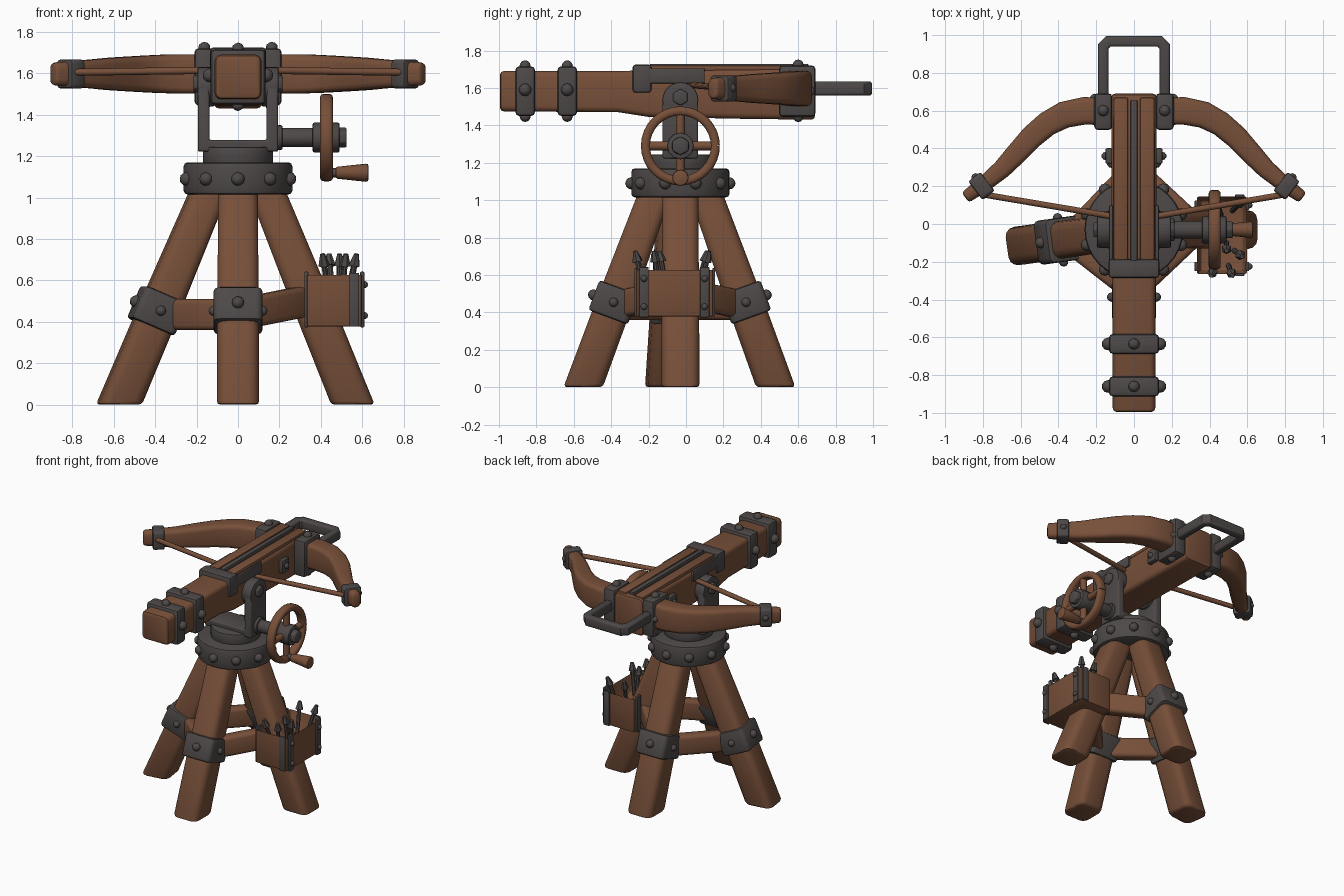
import bpy, bmesh, math
from mathutils import Vector, Matrix

if "Cube" in bpy.data.objects:
    bpy.data.objects.remove(bpy.data.objects["Cube"])


def material(name, col):
    m = bpy.data.materials.new(name)
    m.diffuse_color = (*col, 1)
    m.use_nodes = True
    m.node_tree.nodes["Principled BSDF"].inputs["Base Color"].default_value = m.diffuse_color
    return m


WOOD = material("brown_wood", (0.185, 0.079, 0.041))
IRON = material("dark_iron", (0.075, 0.066, 0.064))
CY = -0.03  # the stand sits slightly forward of the origin


def finish(name, bm, mat, bevel=0.0):
    bmesh.ops.recalc_face_normals(bm, faces=bm.faces[:])
    if bevel:
        hard = [e for e in bm.edges if len(e.link_faces) == 2 and e.calc_face_angle(0) > 0.9]
        bmesh.ops.bevel(bm, geom=hard, offset=bevel, segments=2, profile=0.5, affect='EDGES', clamp_overlap=True)
    me = bpy.data.meshes.new(name)
    bm.to_mesh(me)
    bm.free()
    me.materials.append(mat)
    ob = bpy.data.objects.new(name, me)
    bpy.context.collection.objects.link(ob)
    bpy.ops.object.select_all(action='DESELECT')
    ob.select_set(True)
    bpy.context.view_layer.objects.active = ob
    bpy.ops.object.shade_smooth_by_angle(angle=math.radians(42))
    return ob


def box(name, size, loc, mat, bevel=0.015, rot=None):
    bm = bmesh.new()
    bmesh.ops.create_cube(bm, size=1)
    m = Matrix.Translation(loc) @ (rot or Matrix()) @ Matrix.Diagonal((*size, 1))
    bmesh.ops.transform(bm, matrix=m, verts=bm.verts)
    return finish(name, bm, mat, bevel)


def rod(name, a, b, r1, mat, r2=None, sides=20, bevel=0.008):
    """Cylinder or cone between two points."""
    a, b = Vector(a), Vector(b)
    bm = bmesh.new()
    bmesh.ops.create_cone(bm, cap_ends=True, segments=sides, radius1=r1,
                          radius2=r1 if r2 is None else r2, depth=(b - a).length)
    q = (b - a).to_track_quat('Z', 'Y').to_matrix().to_4x4()
    bmesh.ops.transform(bm, matrix=Matrix.Translation((a + b) / 2) @ q, verts=bm.verts)
    return finish(name, bm, mat, bevel)


def stud(name, loc, r=0.028):
    bm = bmesh.new()
    bmesh.ops.create_icosphere(bm, subdivisions=2, radius=r)
    bmesh.ops.translate(bm, vec=loc, verts=bm.verts)
    return finish(name, bm, IRON)


def sweep(name, pts, sizes, up, mat, rnd=0.03, bevel=0.015, axis=None):
    """Rounded-rectangle section (side width, up height) swept along a path."""
    pts, up = [Vector(p) for p in pts], Vector(up)
    bm, rings, n = bmesh.new(), [], len(pts)
    for i, p in enumerate(pts):
        d0 = (p - pts[i - 1]).normalized() if i else (pts[1] - p).normalized()
        d1 = (pts[i + 1] - p).normalized() if i < n - 1 else d0
        t = Vector(axis) if axis else (d0 + d1).normalized()
        side = t.cross(up).normalized()
        u = side.cross(t).normalized()
        miter = 1 if axis else 1 / max(0.5, t.dot(d1))
        w, h = sizes[i] if isinstance(sizes, list) else sizes
        r = min(rnd, 0.45 * min(w, h))
        ring = []
        for k, (sx, sy) in enumerate(((1, 1), (-1, 1), (-1, -1), (1, -1))):
            for j in range(4):
                a = math.pi / 2 * (k + j / 3)
                x = sx * (w / 2 - r) + r * math.cos(a)
                y = sy * (h / 2 - r) + r * math.sin(a)
                ring.append(bm.verts.new(p + side * x * miter + u * y))
        rings.append(ring)
    for A, B in zip(rings, rings[1:]):
        for k in range(16):
            bm.faces.new((A[k], A[(k + 1) % 16], B[(k + 1) % 16], B[k]))
    bm.faces.new(rings[0])
    bm.faces.new(rings[-1])
    return finish(name, bm, mat, bevel)


# Legs with iron bands
feet = {"front": (0, -0.52), "back": (0, 0.51), "left": (-0.575, -0.08), "right": (0.555, 0.0)}
mid = {}
for k, (fx, fy) in feet.items():
    foot = Vector((fx, fy + CY, 0))
    out = Vector((fx, fy, 0)).normalized()
    top = out * 0.12 + Vector((0, CY, 1.08))
    tan = out.cross(Vector((0, 0, 1)))
    sweep(k + "_leg", [foot, foot.lerp(top, 0.4), top], [(0.21, 0.205), (0.205, 0.2), (0.18, 0.19)],
          tan, WOOD, 0.05, 0.018, axis=(0, 0, 1))
    mid[k] = foot.lerp(top, 0.42)
    if k != "right":
        c, d = mid[k] + out * 0.005, (top - foot).normalized()
        sweep(k + "_leg_band", [c - d * 0.085, c + d * 0.085], (0.225, 0.235), tan, IRON, 0.03)
        nrm = d.cross(tan)
        nrm *= 1 if nrm.dot(out) > 0 else -1
        stud(k + "_band_stud", c + nrm * 0.115, 0.03)
        for s in (-1, 1):
            stud(k + "_band_side_stud", c + tan * s * 0.118, 0.025)

# Braces forming a diamond between the legs
for a, b in (("front", "left"), ("left", "back"), ("back", "right"), ("front", "right")):
    p, q = mid[a].copy(), mid[b].copy()
    p.z = 0.435
    q.z = 0.51 if b == "right" else 0.435
    sweep("brace_" + a + "_" + b, [p, q], (0.085, 0.15), (0, 0, 1), WOOD, 0.025)

# Ammunition box on the right leg
bm = bmesh.new()
bmesh.ops.create_cube(bm, size=1)
bmesh.ops.transform(bm, verts=bm.verts, matrix=Matrix.Translation((0.465, -0.06, 0.505))
                    @ Matrix.Diagonal((0.265, 0.41, 0.255, 1)))
lid = [f for f in bm.faces if f.normal.z > 0.9]
bmesh.ops.inset_region(bm, faces=lid, thickness=0.03)
bmesh.ops.translate(bm, vec=(0, 0, -0.13), verts=lid[0].verts)
finish("bolt_box", bm, WOOD, 0.01)
for y in (-0.225, 0.1):
    for x in (0.33, 0.6):
        box("box_strap", (0.02, 0.05, 0.27), (x, y, 0.508), IRON, 0.006)
    for z in (0.43, 0.58):
        stud("box_strap_stud", (0.61, y, z), 0.018)
for y in (-0.268, 0.148):
    box("box_end_strap", (0.05, 0.015, 0.26), (0.56, y, 0.507), IRON, 0.005)
bolts = ((0.44, -0.2, -0.03, -0.07), (0.5, -0.22, 0.02, -0.05), (0.53, -0.14, 0.04, -0.03),
         (0.46, 0.05, -0.02, 0.06), (0.52, 0.07, 0.05, 0.05), (0.49, -0.1, 0.0, -0.04))
for x, y, dx, dy in bolts:
    a, b = Vector((x, y, 0.5)), Vector((x + dx, y + dy, 0.715))
    rod("bolt_shaft", a, b, 0.014, IRON, sides=8, bevel=0)
    rod("bolt_head", a.lerp(b, 0.8), b + (b - a) * 0.06, 0.028, IRON, 0.012, 6, 0)

# Turntable ring with studs
rod("stand_ring", (0, CY, 1.015), (0, CY, 1.17), 0.262, IRON, sides=32, bevel=0.018)
for i in range(10):
    a = math.tau * (i + 0.5) / 10
    stud("ring_stud", (0.262 * math.cos(a), CY + 0.262 * math.sin(a), 1.09), 0.033)
rod("turntable", (0, CY, 1.16), (0, CY, 1.245), 0.17, IRON, sides=32)

# Yoke carrying the stock
sweep("yoke", [(-0.166, CY, 1.54), (-0.166, CY, 1.25), (0.166, CY, 1.25), (0.166, CY, 1.54)],
      (0.056, 0.19), (0, 1, 0), IRON, 0.012, 0.008)
for s in (-1, 1):
    rod("yoke_eye", (s * 0.115, CY, 1.535), (s * 0.195, CY, 1.535), 0.096, IRON, sides=24)
    rod("yoke_pivot", (s * 0.19, CY, 1.55), (s * 0.215, CY, 1.55), 0.045, IRON, sides=6)

# Crank wheel
WZ = 1.29
rod("crank_axle", (0.17, CY, WZ), (0.5, CY, WZ), 0.046, IRON)
rod("axle_collar", (0.185, CY, WZ), (0.215, CY, WZ), 0.06, IRON)
rod("wheel_hub", (0.36, CY, WZ), (0.49, CY, WZ), 0.072, IRON, sides=12)
rod("wheel_nut", (0.48, CY, WZ), (0.525, CY, WZ), 0.05, IRON, sides=6)
rim = [(0.427, CY + 0.187 * math.cos(math.tau * i / 32), WZ + 0.187 * math.sin(math.tau * i / 32))
       for i in range(33)]
sweep("wheel_rim", rim, (0.048, 0.064), (1, 0, 0), WOOD, 0.02, 0)
for i in range(4):
    a = math.tau * i / 4
    d = Vector((0, math.cos(a), math.sin(a)))
    c = Vector((0.427, CY, WZ))
    rod("wheel_spoke", c + d * 0.05, c + d * 0.18, 0.024, WOOD, sides=12, bevel=0)
rod("crank_pin", (0.42, CY, 1.12), (0.5, CY, 1.12), 0.022, IRON)
rod("crank_handle", (0.47, CY, 1.12), (0.63, CY, 1.12), 0.028, WOOD, 0.045, 16, 0.012)

# Stock, sections given as y, bottom, top, width
secs = ((-0.995, 1.475, 1.69, 0.225), (-0.36, 1.47, 1.69, 0.225), (-0.2, 1.445, 1.695, 0.24),
        (0.3, 1.435, 1.7, 0.24), (0.69, 1.43, 1.71, 0.24))
sweep("stock", [(0, y, (b + t) / 2) for y, b, t, w in secs], [(w, t - b) for y, b, t, w in secs],
      (0, 0, 1), WOOD, 0.03, 0.02, axis=(0, 1, 0))
for s in (-1, 1):
    box("bolt_rail", (0.075, 0.86, 0.03), (s * 0.07, 0.24, 1.706), WOOD, 0.01)
box("bolt_groove", (0.038, 0.85, 0.03), (0, 0.23, 1.714), IRON, 0.008)

# Iron bands round the stock
for y in (-0.86, -0.635):
    box("stock_band", (0.265, 0.105, 0.265), (0, y, 1.583), IRON, 0.02)
    for s in (-1, 1):
        stud("stock_band_side_stud", (s * 0.137, y, 1.59), 0.034)
        stud("stock_band_stud", (0, y, 1.583 + s * 0.135), 0.03)
box("rear_rail_band", (0.268, 0.1, 0.15), (0, -0.235, 1.65), IRON)
for s in (-1, 1):
    box("side_plate", (0.02, 0.32, 0.08), (s * 0.122, -0.06, 1.665), IRON, 0.008)
    box("side_lug", (0.04, 0.085, 0.1), (s * 0.132, 0.36, 1.58), IRON, 0.012)
    stud("side_lug_stud", (s * 0.15, 0.36, 1.58), 0.022)

# Bow limbs, tip bands, string and limb brackets on both sides
path = ((0.1, 0.59), (0.26, 0.6), (0.37, 0.578), (0.46, 0.53), (0.54, 0.462), (0.62, 0.375),
        (0.7, 0.29), (0.79, 0.215), (0.893, 0.14))
wid = (0.14, 0.145, 0.14, 0.13, 0.125, 0.115, 0.1, 0.085, 0.065)
hei = (0.19, 0.19, 0.185, 0.175, 0.165, 0.155, 0.14, 0.125, 0.11)
for s, side in ((-1, "left"), (1, "right")):
    sweep(side + "_bow_limb", [(s * x, y, 1.597) for x, y in path], list(zip(wid, hei)),
          (0, 0, 1), WOOD, 0.03, 0.015)
    sweep(side + "_tip_band", [(s * 0.775, 0.226, 1.597), (s * 0.84, 0.176, 1.597)], (0.125, 0.14),
          (0, 0, 1), IRON, 0.02, 0.012)
    stud(side + "_tip_stud", (s * 0.838, 0.245, 1.6), 0.024)
    rod(side + "_string", (s * 0.79, 0.155, 1.605), (s * 0.08, 0.035, 1.615), 0.017, WOOD, sides=10, bevel=0)
    box(side + "_limb_bracket", (0.095, 0.195, 0.275), (s * 0.163, 0.595, 1.583), IRON, 0.02)
    for z in (1.722, 1.447):
        stud(side + "_bracket_stud", (s * 0.163, 0.6, z), 0.03)
    stud(side + "_bracket_side_stud", (s * 0.208, 0.665, 1.583), 0.025)

# Stirrup at the far end
sweep("stirrup", [(-0.162, 0.62, 1.597), (-0.162, 0.94, 1.597), (-0.135, 0.967, 1.597), (0.135, 0.967, 1.597),
                  (0.162, 0.94, 1.597), (0.162, 0.62, 1.597)], (0.056, 0.076), (0, 0, 1), IRON, 0.016, 0.008)
